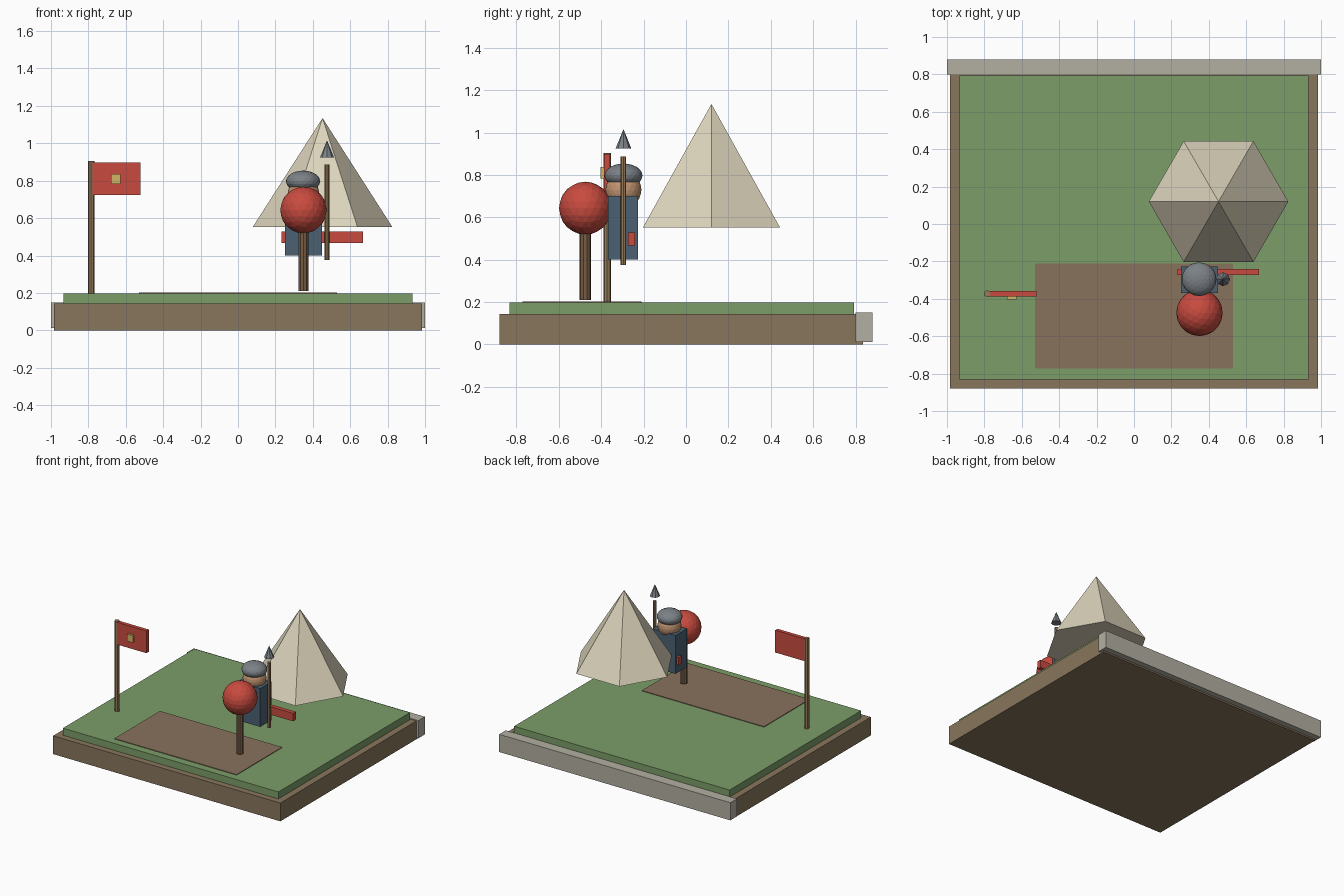
import bpy
from math import radians

if "Cube" in bpy.data.objects:
    bpy.data.objects.remove(bpy.data.objects["Cube"])


def material(name, rgb):
    m = bpy.data.materials.new(name)
    m.diffuse_color = (*rgb, 1)
    m.use_nodes = True
    m.node_tree.nodes["Principled BSDF"].inputs["Base Color"].default_value = m.diffuse_color
    return m


EARTH = material("earth", (0.25, 0.18, 0.11))
GRASS = material("grass", (0.20, 0.34, 0.14))
DIRT = material("dirt", (0.25, 0.17, 0.11))
STONE = material("stone", (0.45, 0.43, 0.36))
WOOD = material("wood", (0.30, 0.20, 0.10))
TIMBER = material("timber", (0.19, 0.11, 0.06))
RED = material("red", (0.58, 0.07, 0.05))
GOLD = material("gold", (0.65, 0.46, 0.13))
CANVAS = material("canvas", (0.72, 0.66, 0.50))
CLOTH = material("blue_cloth", (0.07, 0.12, 0.17))
SKIN = material("skin", (0.55, 0.30, 0.17))
STEEL = material("steel", (0.20, 0.22, 0.24))


def finish(name, mat):
    ob = bpy.context.object
    ob.name = name
    ob.data.materials.append(mat)
    return ob


def box(name, x, y, z, mat):
    """Box given as (min, max) ranges on each axis."""
    r = (x, y, z)
    bpy.ops.mesh.primitive_cube_add(size=1, location=[(a + b) / 2 for a, b in r])
    ob = finish(name, mat)
    ob.scale = [b - a for a, b in r]
    return ob


def cone(name, x, y, z, r1, r2, sides, mat, turn=0):
    """Upright cylinder or cone over the z range."""
    bpy.ops.mesh.primitive_cone_add(vertices=sides, radius1=r1, radius2=r2, depth=z[1] - z[0],
                                    location=(x, y, (z[0] + z[1]) / 2),
                                    rotation=(0, 0, radians(turn)))
    return finish(name, mat)


def ball(name, loc, size, mat):
    bpy.ops.mesh.primitive_ico_sphere_add(subdivisions=3, radius=1, location=loc)
    ob = finish(name, mat)
    ob.scale = size
    return ob


# Ground plate
box("earth_base", (-0.983, 0.983), (-0.88, 0.835), (0, 0.143), EARTH)
box("grass_top", (-0.932, 0.932), (-0.832, 0.793), (0.143, 0.198), GRASS)
box("dirt_patch", (-0.528, 0.528), (-0.772, -0.21), (0.197, 0.203), DIRT)
box("back_wall", (-1, 1), (0.80, 0.88), (0.012, 0.15), STONE)

# Flag
cone("flag_pole", -0.785, -0.372, (0.198, 0.904), 0.018, 0.018, 8, WOOD)
box("flag_cloth", (-0.785, -0.521), (-0.387, -0.358), (0.724, 0.898), RED)
box("flag_emblem", (-0.68, -0.628), (-0.403, -0.385), (0.783, 0.837), GOLD)

# Six-sided tent, corners pointing along x
cone("tent", 0.452, 0.12, (0.553, 1.135), 0.373, 0, 6, CANVAS, 30)

# Guard
box("guard_body", (0.25, 0.45), (-0.368, -0.227), (0.40, 0.70), CLOTH)
ball("guard_head", (0.35, -0.295, 0.73), (0.085, 0.085, 0.085), SKIN)
ball("guard_helmet", (0.348, -0.295, 0.797), (0.092, 0.09, 0.057), STEEL)
box("guard_belt", (0.232, 0.668), (-0.273, -0.24), (0.466, 0.528), RED)
cone("spear_shaft", 0.476, -0.295, (0.375, 0.886), 0.013, 0.013, 8, WOOD)
cone("spear_tip", 0.476, -0.295, (0.925, 1.016), 0.037, 0, 8, STEEL)

# Practice target
cone("target_post", 0.35, -0.475, (0.211, 0.56), 0.027, 0.027, 10, TIMBER)
ball("target_ball", (0.35, -0.475, 0.643), (0.124, 0.124, 0.125), RED)
